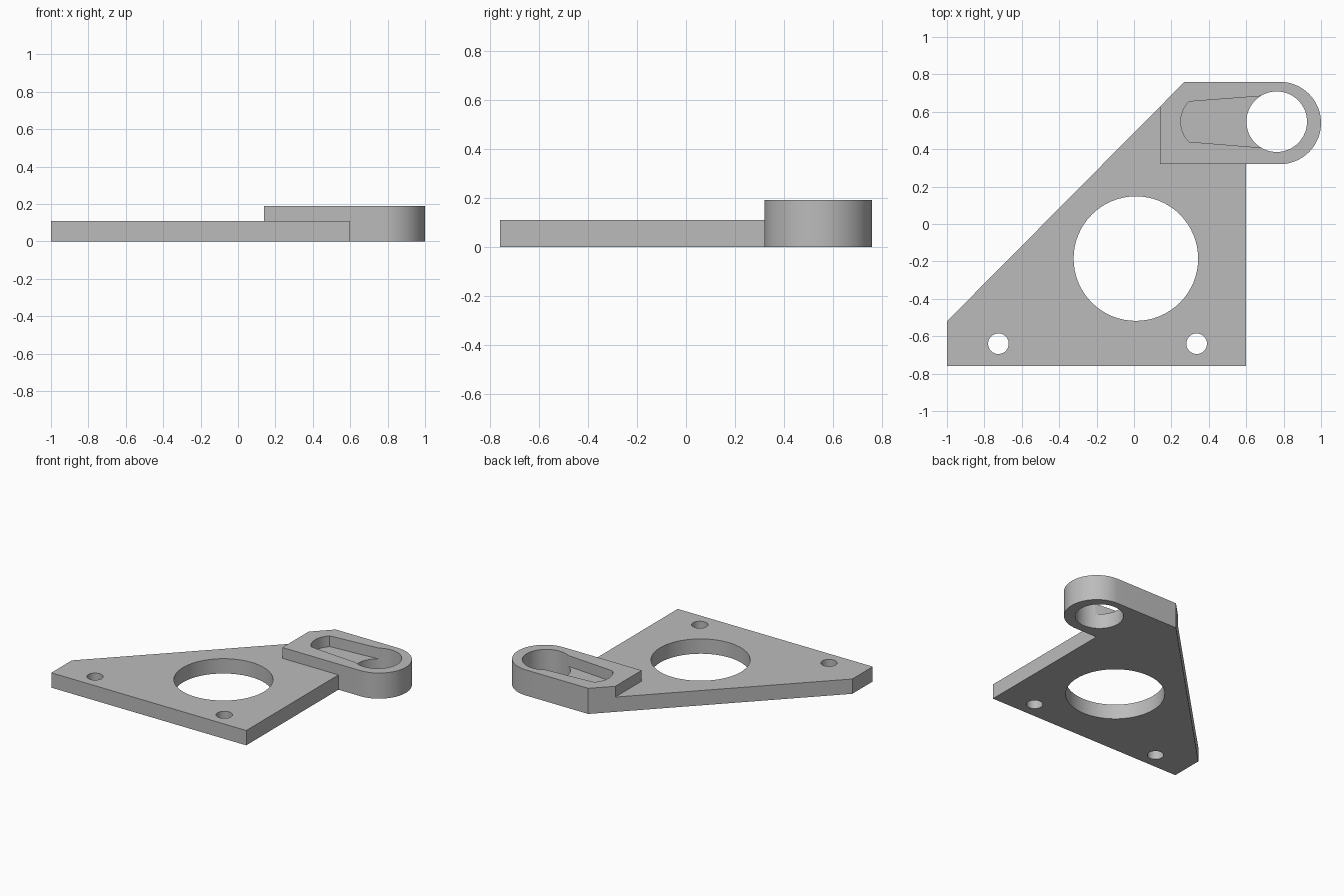
import bpy, bmesh
from math import sin, cos, pi, radians
from mathutils import Vector

if "Cube" in bpy.data.objects:
    bpy.data.objects.remove(bpy.data.objects["Cube"], do_unlink=True)

PLATE_TOP, ARM_TOP = 0.11, 0.19

grey = bpy.data.materials.new("grey")
grey.use_nodes = True
grey.diffuse_color = (0.5, 0.5, 0.5, 1)
grey.node_tree.nodes["Principled BSDF"].inputs["Base Color"].default_value = (0.5, 0.5, 0.5, 1)


def arc(cx, cy, r, start, end, steps):
    """Points on an arc, angles in degrees."""
    angles = [radians(start + (end - start) * i / steps) for i in range(steps + 1)]
    return [(cx + r * cos(a), cy + r * sin(a)) for a in angles]


def prism(name, outline, z0, z1):
    """Extrude a counter-clockwise outline from z0 to z1."""
    bm = bmesh.new()
    face = bm.faces.new([bm.verts.new((x, y, z0)) for x, y in outline])
    top = bmesh.ops.extrude_face_region(bm, geom=[face])["geom"]
    bmesh.ops.translate(bm, vec=(0, 0, z1 - z0),
                        verts=[v for v in top if isinstance(v, bmesh.types.BMVert)])
    bmesh.ops.recalc_face_normals(bm, faces=bm.faces)
    mesh = bpy.data.meshes.new(name)
    bm.to_mesh(mesh)
    bm.free()
    mesh.materials.append(grey)
    obj = bpy.data.objects.new(name, mesh)
    bpy.context.collection.objects.link(obj)
    return obj


def combine(target, tool, operation):
    """Apply a boolean and remove the tool object."""
    mod = target.modifiers.new("boolean", "BOOLEAN")
    mod.operation, mod.solver, mod.object = operation, "EXACT", tool
    bpy.context.view_layer.objects.active = target
    bpy.ops.object.modifier_apply(modifier=mod.name)
    bpy.data.objects.remove(tool, do_unlink=True)


# Mounting plate with one slanted side
slant_low, slant_high = Vector((-1, -0.52)), Vector((0.27, 0.76))
bracket = prism("mounting_bracket",
                [(-1, -0.76), (0.6, -0.76), (0.6, 0.5), (0.5, 0.76), slant_high, slant_low],
                0, PLATE_TOP)

# Raised arm with a round end, its inner corner trimmed along the slant
corner = slant_low.lerp(slant_high, (0.14 + 1) / 1.27)
arm = prism("arm", [(0.14, 0.32)] + arc(0.78, 0.54, 0.22, -90, 90, 32) + [slant_high, corner],
            0, ARM_TOP)
combine(bracket, arm, "UNION")

# Tapered pocket in the top of the arm, running into the round hole
pocket = prism("pocket", arc(0.402, 0.547, 0.152, 135, 225, 12) + [(0.76, 0.402), (0.76, 0.69)],
               PLATE_TOP, 0.3)
combine(bracket, pocket, "DIFFERENCE")

# Through holes: arm, plate centre, two screws
for x, y, r in [(0.763, 0.547, 0.162), (0.01, -0.185, 0.333),
                (-0.725, -0.64, 0.055), (0.335, -0.64, 0.055)]:
    hole = prism("hole", arc(x, y, r, 0, 360, 64)[:-1], -0.1, 0.3)
    combine(bracket, hole, "DIFFERENCE")

# Smooth curved walls, sharp edges elsewhere
bpy.ops.object.select_all(action="DESELECT")
bracket.select_set(True)
bpy.context.view_layer.objects.active = bracket
bpy.ops.object.shade_smooth_by_angle(angle=radians(30))
